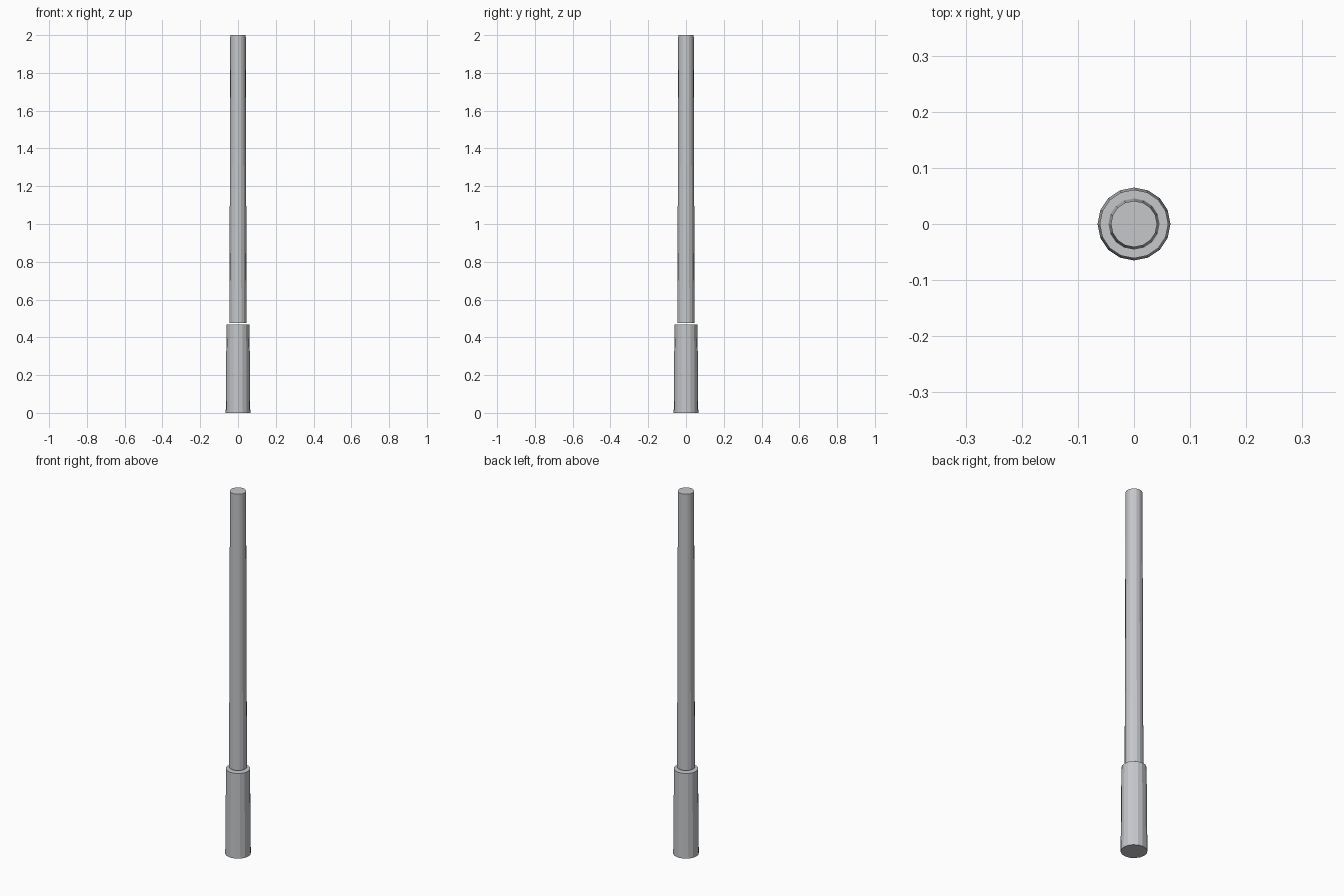
import bpy

if "Cube" in bpy.data.objects:
    bpy.data.objects.remove(bpy.data.objects["Cube"])

# Single light metal grey
grey = bpy.data.materials.new("light_grey")
grey.diffuse_color = (0.56, 0.57, 0.59, 1)
grey.use_nodes = True
grey.node_tree.nodes["Principled BSDF"].inputs["Base Color"].default_value = grey.diffuse_color


def tapered_tube(name, z0, z1, r0, r1, sides=16):
    """Capped, slightly tapered cylinder between two heights."""
    bpy.ops.mesh.primitive_cone_add(vertices=sides, radius1=r0, radius2=r1,
                                    depth=z1 - z0, location=(0, 0, (z0 + z1) / 2))
    ob = bpy.context.object
    ob.name = name
    ob.data.materials.append(grey)
    return ob


# Wide base sleeve
tapered_tube("base_sleeve", 0.0, 0.468, 0.065, 0.061)
# Slim shaft, floating just above the sleeve
tapered_tube("shaft", 0.477, 2.0, 0.0455, 0.041)
